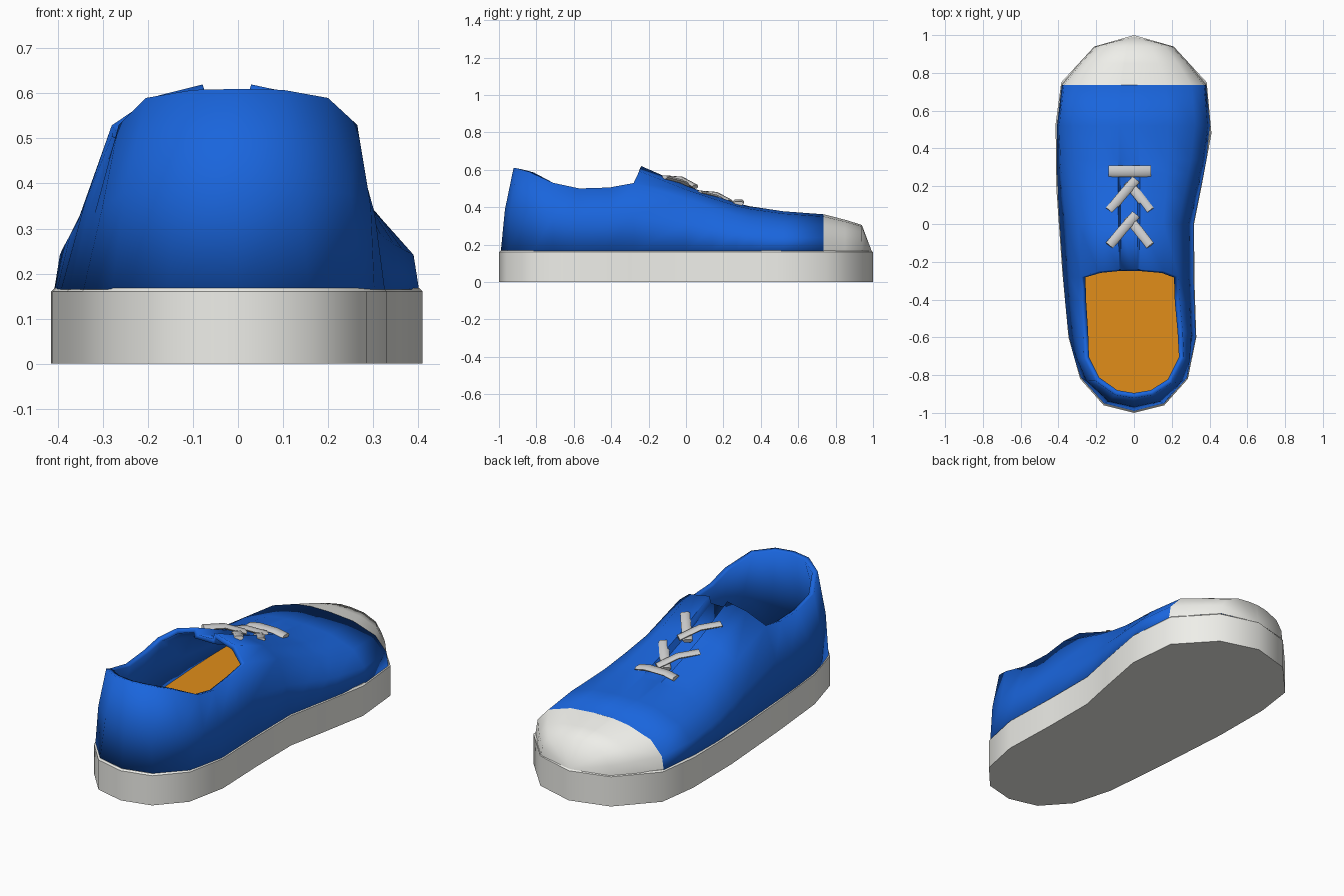
import bpy, bmesh
from mathutils import Vector

if "Cube" in bpy.data.objects:
    bpy.data.objects.remove(bpy.data.objects["Cube"])


def material(name, rgb):
    m = bpy.data.materials.new(name)
    m.diffuse_color = (*rgb, 1)
    m.use_nodes = True
    m.node_tree.nodes["Principled BSDF"].inputs["Base Color"].default_value = m.diffuse_color
    return m


BLUE = material("blue_canvas", (0.01, 0.13, 0.72))
WHITE = material("white_rubber", (0.86, 0.86, 0.82))
ORANGE = material("orange_lining", (0.75, 0.27, 0.01))
BASE = 0.165


def finish(bm, name, mat=None, angle=0.85):
    me = bpy.data.meshes.new(name)
    bm.to_mesh(me)
    bm.free()
    ob = bpy.data.objects.new(name, me)
    bpy.context.collection.objects.link(ob)
    if mat:
        me.materials.append(mat)
    bpy.ops.object.select_all(action='DESELECT')
    ob.select_set(True)
    bpy.context.view_layer.objects.active = ob
    bpy.ops.object.shade_smooth_by_angle(angle=angle)
    return ob


def loft(bm, rows):
    grid = [[bm.verts.new(p) for p in row] for row in rows]
    for a, b in zip(grid, grid[1:]):
        for j in range(len(a) - 1):
            bm.faces.new((a[j], a[j + 1], b[j + 1], b[j]))


def clean(bm):
    bmesh.ops.remove_doubles(bm, verts=bm.verts, dist=0.0005)
    bmesh.ops.dissolve_degenerate(bm, edges=bm.edges, dist=0.0005)
    bmesh.ops.recalc_face_normals(bm, faces=bm.faces)
    # outermost widest face must point away from the shoe
    f = max(bm.faces, key=lambda f: f.calc_center_median().x)
    if f.normal.x < 0:
        bmesh.ops.reverse_faces(bm, faces=bm.faces)


# Sole outline, clockwise from the toe
OUTLINE = [(0, 1), (.21, .94), (.385, .75), (.41, .48), (.358, .2), (.318, 0),
           (.32, -.3), (.33, -.6), (.285, -.82), (.16, -.96), (0, -1),
           (-.16, -.96), (-.285, -.82), (-.347, -.6), (-.38, -.25), (-.412, .2),
           (-.415, .53), (-.385, .75), (-.21, .94)]


def slab(z0, z1, scale=1.0):
    bm = bmesh.new()
    f = bm.faces.new([bm.verts.new((x * scale, y * scale, z0)) for x, y in OUTLINE])
    up = bmesh.ops.extrude_face_region(bm, geom=[f])
    bmesh.ops.translate(bm, vec=(0, 0, z1 - z0),
                        verts=[v for v in up['geom'] if isinstance(v, bmesh.types.BMVert)])
    bmesh.ops.recalc_face_normals(bm, faces=bm.faces)
    return bm


# Sole with a softened top edge
bm = slab(0, BASE + .003)
rim = [e for e in bm.edges if all(v.co.z > .1 for v in e.verts)]
bmesh.ops.bevel(bm, geom=rim, offset=.008, segments=1, affect='EDGES')
finish(bm, "sole", WHITE, .7)

# Insole
finish(slab(BASE, .18, .93), "insole", ORANGE)

# Cross-section: half profiles (width fraction, height fraction) for forefoot and instep
FORE = [(1, 0), (.97, .36), (.80, .72), (.45, .94)]
STEP = [(1, 0), (.91, .42), (.75, .80), (.50, .94)]


def section(y, left, right, top, k, groove=0.0, lean=0.0):
    h = top - BASE
    prof = [(a[0] + (b[0] - a[0]) * k, a[1] + (b[1] - a[1]) * k) for a, b in zip(FORE, STEP)]
    ys = [y - lean, y - lean, y - lean, y - lean * .25]
    lft = [(-left * u, yy, BASE + h * v) for (u, v), yy in zip(prof, ys)]
    rgt = [(right * u, yy, BASE + h * v) for (u, v), yy in zip(prof, ys)]
    s = left / .38
    mid = [(-.08 * s, y, top), (-.068 * s, y, top - groove),
           (.018 * s, y, top - groove), (.03 * s, y, top)]
    return lft + mid + rgt[::-1]


# Toe cap
cap_edge = section(.735, .382, .382, .362, 0)
bm = bmesh.new()
loft(bm, [cap_edge, section(.85, .29, .29, .333, 0), section(.94, .205, .205, .305, 0),
          [(0, .993, BASE)] * 12])
clean(bm)
finish(bm, "toe_cap", WHITE, 1.1)

# Upper: vamp with lace gap, then walls round the heel
throat = section(-.24, .374, .315, .62, 1, .035, .04)
vamp = [cap_edge,
        section(.52, .408, .402, .378, 0),
        section(.34, .408, .382, .405, .25),
        section(.27, .407, .368, .422, .4, .025),
        section(.14, .402, .342, .465, .7, .035),
        section(0, .393, .314, .515, 1, .035),
        throat]
# heel columns: bottom x, y then rim x, y, z
HEEL = [(-.362, -.43, -.28, -.41, .505), (-.343, -.6, -.27, -.57, .50),
        (-.315, -.71, -.265, -.71, .53), (-.28, -.815, -.205, -.83, .59),
        (-.158, -.95, -.1, -.905, .608), (0, -.99, 0, -.922, .61),
        (.158, -.95, .1, -.905, .608), (.28, -.815, .2, -.84, .59),
        (.303, -.71, .265, -.71, .53), (.326, -.6, .258, -.57, .50),
        (.32, -.43, .243, -.41, .505)]
cols = [throat[:3]]
for bx, by, rx, ry, rz in HEEL:
    b, r = Vector((bx, by, BASE)), Vector((rx, ry, rz))
    bulge = Vector((bx, min(0, by + .6), 0)).normalized() * .012
    cols.append([b, b.lerp(r, .5) + bulge, r])
cols.append(throat[:-4:-1])
bm = bmesh.new()
loft(bm, vamp)
loft(bm, cols)
clean(bm)
upper = finish(bm, "upper", BLUE)
sol = upper.modifiers.new("thickness", 'SOLIDIFY')
sol.thickness = .028
sol.offset = -1


# Laces: flat strips following the instep
def lace(name, points, width=.05, thick=.02):
    pts = [Vector(p) for p in points]
    d = pts[-1] - pts[0]
    along = d.normalized()
    side = Vector((-d.y, d.x, 0)).normalized()
    up = along.cross(side)
    ring = [(.5, 0), (.3, .5), (-.3, .5), (-.5, 0), (-.3, -.5), (.3, -.5)]
    rows = [[p + side * u * width + up * v * thick for u, v in ring] for p in pts]
    bm = bmesh.new()
    loft(bm, [r + [r[0]] for r in rows])
    bmesh.ops.remove_doubles(bm, verts=bm.verts, dist=.0005)
    bmesh.ops.holes_fill(bm, edges=[e for e in bm.edges if e.is_boundary], sides=8)
    bmesh.ops.recalc_face_normals(bm, faces=bm.faces)
    finish(bm, name)


lace("lace_bar", [(-.135, .28, .42), (-.08, .28, .432), (.03, .28, .432), (.09, .28, .42)], .06)
for i, y in enumerate((.07, -.115)):
    z = .62 - (y + .24) * .44
    lace(f"lace_left_{i + 1}", [(-.13, y, z - .005), (-.06, y + .085, z - .012), (.01, y + .165, z - .055)])
    lace(f"lace_right_{i + 1}", [(.085, y, z - .005), (.02, y + .085, z - .027), (-.035, y + .15, z - .065)])
